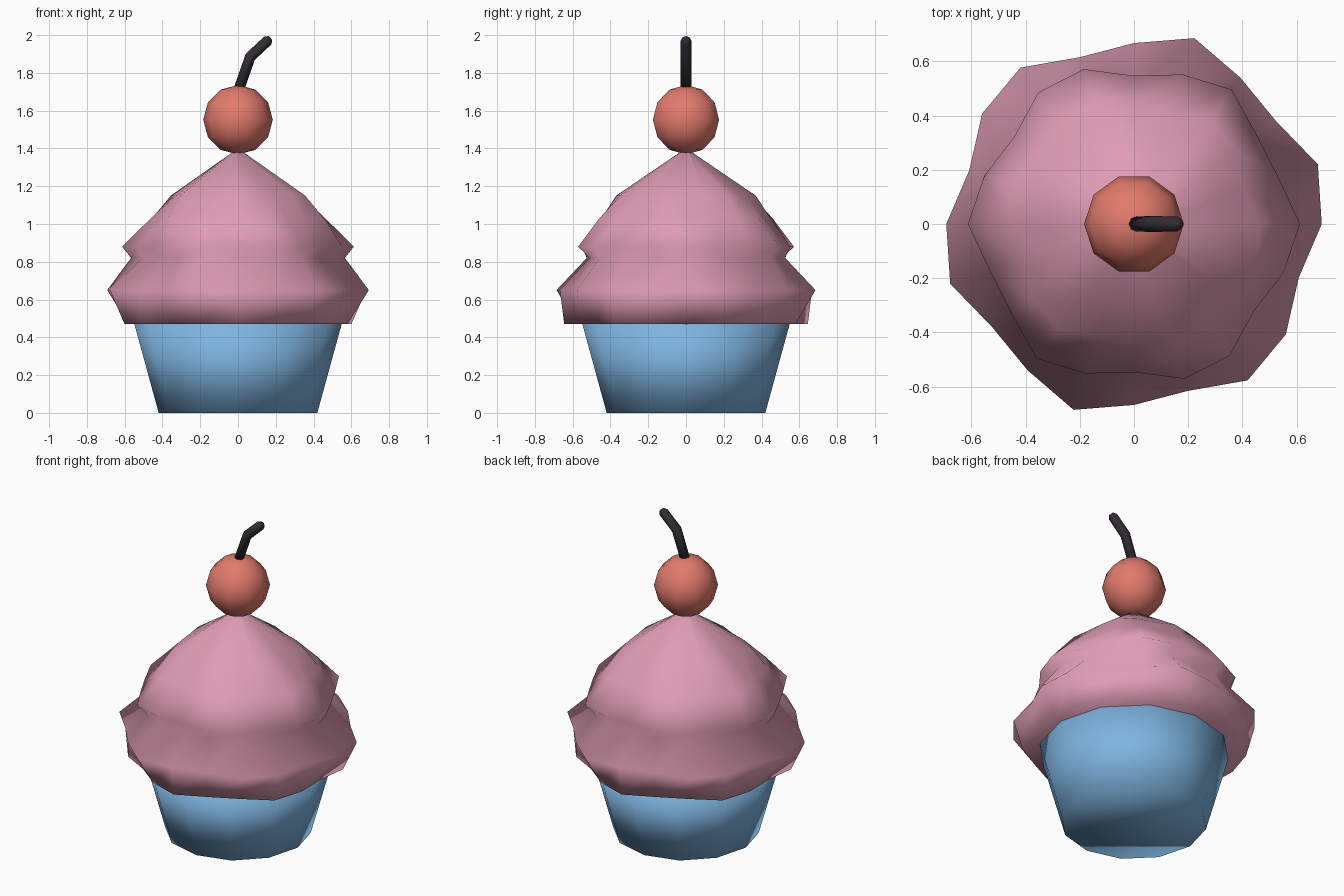
import bpy, bmesh, math
from mathutils import Vector

if "Cube" in bpy.data.objects:
    bpy.data.objects.remove(bpy.data.objects["Cube"])


def material(name, rgb):
    m = bpy.data.materials.new(name)
    m.diffuse_color = (*rgb, 1)
    m.use_nodes = True
    m.node_tree.nodes["Principled BSDF"].inputs["Base Color"].default_value = m.diffuse_color
    return m


PINK = material("frosting_pink", (0.74, 0.337, 0.462))
BLUE = material("wrapper_blue", (0.209, 0.456, 0.745))
RED = material("cherry_red", (0.76, 0.195, 0.15))
DARK = material("stem_dark", (0.032, 0.026, 0.034))


def loft(name, rings, mat):
    """Skin a stack of equal-length point rings, cap both ends, shade smooth."""
    bm = bmesh.new()
    loops = [[bm.verts.new(p) for p in ring] for ring in rings]
    n = len(loops[0])
    for a, b in zip(loops, loops[1:]):
        for i in range(n):
            j = (i + 1) % n
            bm.faces.new((a[i], a[j], b[j], b[i]))
    bm.faces.new(loops[0][::-1])
    bm.faces.new(loops[-1])
    bmesh.ops.recalc_face_normals(bm, faces=bm.faces)
    for f in bm.faces:
        f.smooth = True
    mesh = bpy.data.meshes.new(name)
    bm.to_mesh(mesh)
    bm.free()
    mesh.materials.append(mat)
    obj = bpy.data.objects.new(name, mesh)
    bpy.context.collection.objects.link(obj)
    return obj


def wavy_ring(r, z, n, wave=0.0, phase=0.0):
    pts = []
    for i in range(n):
        t = math.tau * i / n
        q = r * (1 + wave * math.cos(6 * t - math.radians(phase)))
        pts.append((q * math.cos(t), q * math.sin(t), z))
    return pts


# Tapered wrapper cup
loft("cup", [wavy_ring(0.42, 0, 12), wavy_ring(0.55, 0.475, 12)], BLUE)

# Twisted six-lobed frosting: radius, height, twist phase
profile = [(0.61, 0.47, 162), (0.68, 0.65, 72), (0.535, 0.82, 15),
           (0.58, 0.88, -18), (0.455, 1.03, -75), (0.355, 1.15, -134),
           (0.03, 1.38, -230)]
loft("frosting", [wavy_ring(r, z, 20, 0.06, p) for r, z, p in profile], PINK)

# Cherry
bpy.ops.mesh.primitive_uv_sphere_add(segments=10, ring_count=6, radius=0.184,
                                     location=(0, 0, 1.552))
cherry = bpy.context.object
cherry.name = "cherry"
# put a corner of the decagon on the x axis
cherry.rotation_euler.z = math.radians(90) if abs(max(
    v.co.x for v in cherry.data.vertices) - 0.184) > 1e-3 else 0
cherry.data.materials.append(RED)
bpy.ops.object.shade_smooth()

# Bent stem: path point, ring direction in the xz plane, radius
stem = [((0.0, 1.70), (0.35, 0.94), 0.028), ((0.065, 1.885), (0.55, 0.83), 0.029),
        ((0.158, 1.972), (0.73, 0.68), 0.028), ((0.172, 1.985), (0.73, 0.68), 0.013)]
rings = []
for (x, z), (dx, dz), r in stem:
    side = Vector((dz, 0, -dx)).normalized()
    rings.append([Vector((x, 0, z)) + side * (r * math.cos(t)) + Vector((0, r * math.sin(t), 0))
                  for t in (math.tau * i / 8 for i in range(8))])
loft("stem", rings, DARK)
